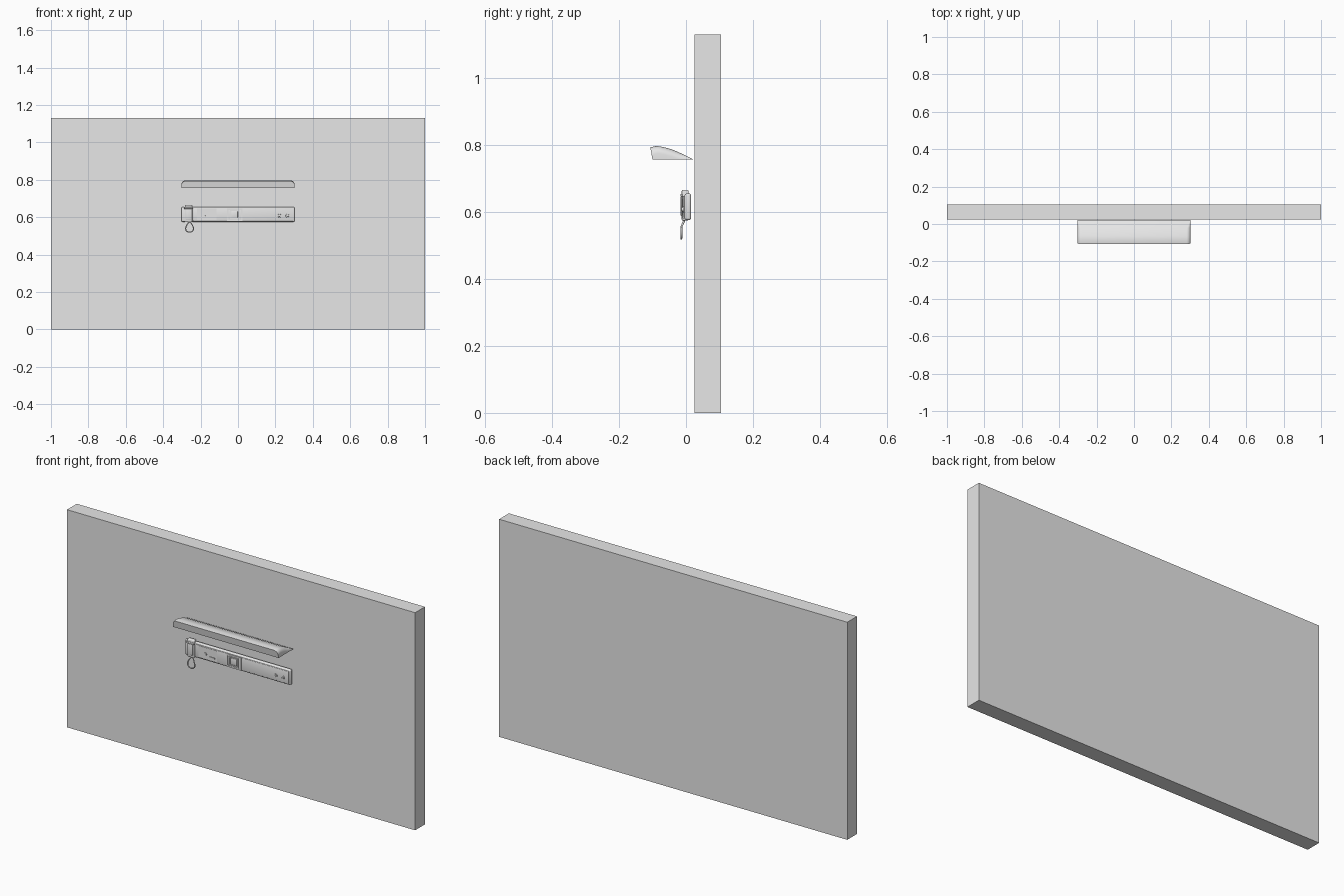
import bpy, bmesh, math
from mathutils import Matrix

cube = bpy.data.objects.get("Cube")
if cube:
    bpy.data.objects.remove(cube, do_unlink=True)

grey = bpy.data.materials.new("plain_grey")
grey.use_nodes = True
grey.diffuse_color = (0.8, 0.8, 0.8, 1)
grey.node_tree.nodes["Principled BSDF"].inputs["Base Color"].default_value = (0.8, 0.8, 0.8, 1)


def finish(name, bm, smooth=False):
    bmesh.ops.recalc_face_normals(bm, faces=bm.faces)
    mesh = bpy.data.meshes.new(name)
    bm.to_mesh(mesh)
    bm.free()
    mesh.materials.append(grey)
    ob = bpy.data.objects.new(name, mesh)
    bpy.context.collection.objects.link(ob)
    if smooth:
        bpy.ops.object.select_all(action='DESELECT')
        ob.select_set(True)
        bpy.context.view_layer.objects.active = ob
        bpy.ops.object.shade_smooth_by_angle(angle=math.radians(35))
    return ob


def box(name, x, y, z, bevel=0.0):
    """Box from (min, max) ranges, with optional rounded edges."""
    bm = bmesh.new()
    bmesh.ops.create_cube(bm, size=1)
    for v in bm.verts:
        for i, (lo, hi) in enumerate((x, y, z)):
            v.co[i] = (lo + hi) / 2 + v.co[i] * (hi - lo)
    if bevel:
        bmesh.ops.bevel(bm, geom=bm.edges[:], offset=bevel, segments=3,
                        profile=0.5, affect='EDGES')
    return finish(name, bm, bevel > 0)


def knob(name, x, z, radius, front, back):
    bm = bmesh.new()
    bmesh.ops.create_cone(bm, cap_ends=True, segments=20, radius1=radius,
                          radius2=radius * 0.85, depth=back - front)
    bmesh.ops.transform(bm, verts=bm.verts, matrix=Matrix.Translation(
        (x, (front + back) / 2, z)) @ Matrix.Rotation(math.pi / 2, 4, 'X'))
    return finish(name, bm, True)


def frame(name, x, z, y, width):
    """Square border of four thin bars."""
    box(name + "_left", (x[0], x[0] + width), y, z)
    box(name + "_right", (x[1] - width, x[1]), y, z)
    inner = (x[0] + width, x[1] - width)
    box(name + "_bottom", inner, y, (z[0], z[0] + width))
    box(name + "_top", inner, y, (z[1] - width, z[1]))


def hood(name, half, base, stations, radius):
    """Loft of round-shouldered sections running from front lip to wall."""
    bm = bmesh.new()
    rings = []
    for n, (y, h) in enumerate(stations):
        r = min(radius, h * 0.9)
        lean = 0.18 * (1 - n / (len(stations) - 1))
        pts = [(half, 0)]
        for k in range(6):
            a = k / 5 * math.pi / 2
            pts.append((half - r + r * math.cos(a), h - r + r * math.sin(a)))
        pts += [(-px, pz) for px, pz in reversed(pts)]
        rings.append([bm.verts.new((px, y - lean * pz, base + pz)) for px, pz in pts])
    for a, b in zip(rings, rings[1:]):
        for i in range(len(a)):
            j = (i + 1) % len(a)
            bm.faces.new((a[i], a[j], b[j], b[i]))
    bm.faces.new(rings[0])
    bm.faces.new(rings[-1])
    return finish(name, bm, True)


# Wall slab and curved hood
box("wall_panel", (-1, 1), (0.025, 0.105), (0, 1.13))
hood("hood", 0.303, 0.756,
     [(-0.100, 0.037), (-0.080, 0.041), (-0.060, 0.037), (-0.040, 0.031),
      (-0.020, 0.022), (0.0, 0.012), (0.021, 0.001)], 0.022)

# Control bar and its raised front
box("control_bar", (-0.303, 0.303), (-0.004, 0.015), (0.576, 0.655), 0.006)
box("bar_front", (-0.24, 0.295), (-0.007, 0.0), (0.583, 0.648), 0.002)

# Square window with raised button
frame("window_frame", (-0.06, 0.024), (0.581, 0.648), (-0.010, -0.004), 0.008)
frame("button_frame", (-0.044, 0.007), (0.591, 0.638), (-0.012, -0.004), 0.005)
box("square_button", (-0.036, -0.001), (-0.010, -0.004), (0.598, 0.631), 0.002)

# Small panel with its tiny controls
box("small_panel", (-0.22, -0.115), (-0.009, -0.004), (0.585, 0.646))
knob("small_button", -0.18, 0.613, 0.008, -0.013, -0.005)
box("small_slider", (-0.156, -0.126), (-0.012, -0.005), (0.600, 0.606))

# Pair of knobs on the left end
for label, x in (("inner", 0.222), ("outer", 0.264)):
    knob("knob_rim_" + label, x, 0.608, 0.010, -0.010, -0.004)
    knob("knob_cap_" + label, x, 0.608, 0.006, -0.013, -0.006)

# Clip at the right end
box("clip_strap", (-0.284, -0.244), (-0.013, 0.008), (0.574, 0.666), 0.004)
box("clip_latch", (-0.278, -0.250), (-0.016, -0.010), (0.588, 0.645), 0.002)
box("clip_bar", (-0.290, -0.240), (-0.016, -0.010), (0.645, 0.654), 0.002)

# Hanging teardrop loop
curve = bpy.data.curves.new("pull_loop", 'CURVE')
curve.dimensions = '3D'
curve.bevel_depth = 0.003
curve.bevel_resolution = 2
spline = curve.splines.new('POLY')
steps = 24
spline.points.add(steps - 1)
for i, p in enumerate(spline.points):
    t = i / steps * 2 * math.pi
    z = 0.549 + 0.029 * math.cos(t)
    x = -0.259 + 0.027 * math.sin(t) * math.sin(t / 2)
    p.co = (x, -0.014 + max(0, z - 0.555) * 0.45, z, 1)
spline.use_cyclic_u = True
curve.materials.append(grey)
loop = bpy.data.objects.new("pull_loop", curve)
bpy.context.collection.objects.link(loop)
